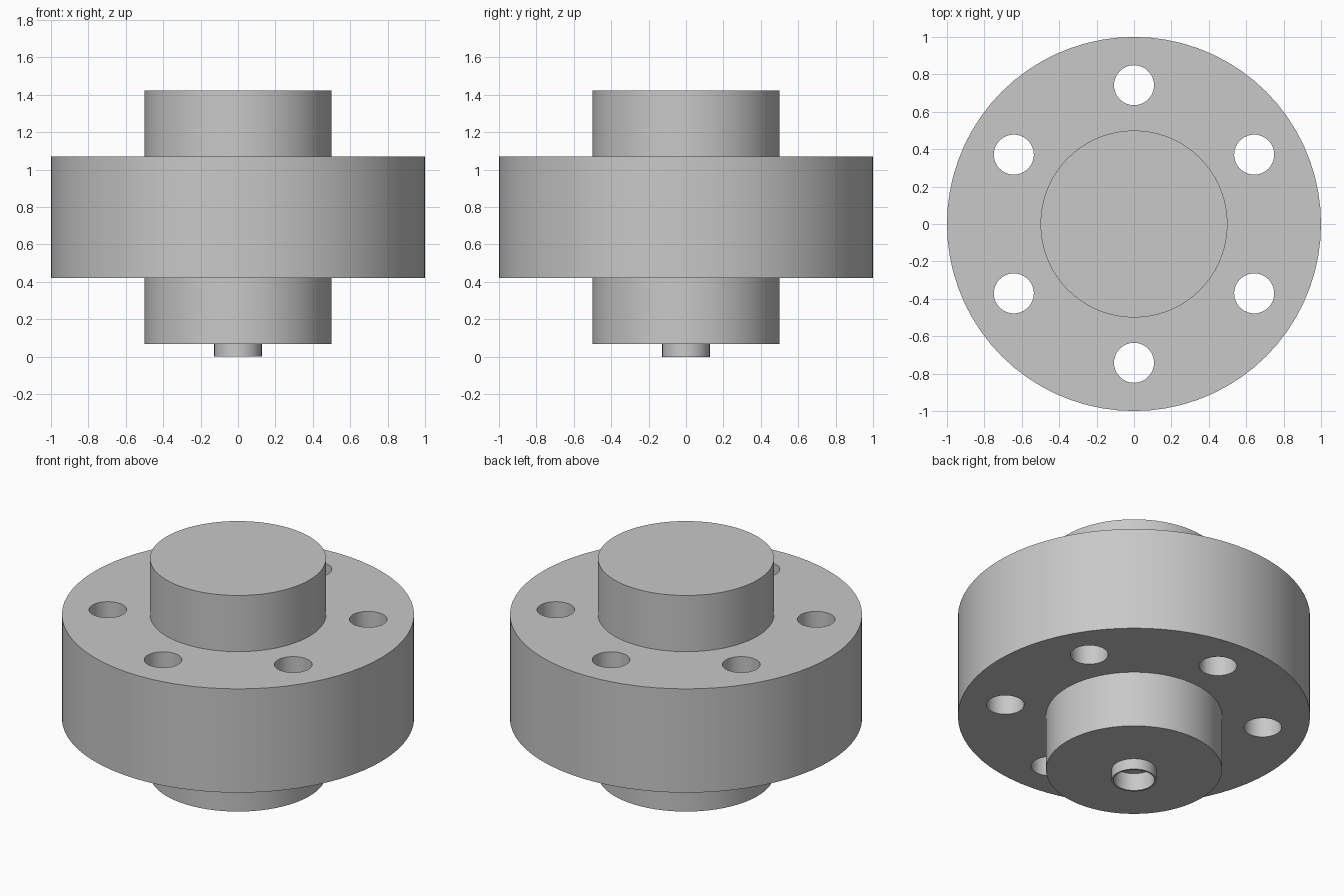
import bpy, bmesh, math
from mathutils import Matrix

cube = bpy.data.objects.get("Cube")
if cube:
    bpy.data.objects.remove(cube, do_unlink=True)

# Material
grey = bpy.data.materials.new("plain grey")
grey.use_nodes = True
grey.diffuse_color = (0.58, 0.58, 0.58, 1)
grey.node_tree.nodes["Principled BSDF"].inputs["Base Color"].default_value = grey.diffuse_color


def make_object(name, bm):
    bmesh.ops.recalc_face_normals(bm, faces=bm.faces)
    mesh = bpy.data.meshes.new(name)
    bm.to_mesh(mesh)
    bm.free()
    mesh.materials.append(grey)
    obj = bpy.data.objects.new(name, mesh)
    bpy.context.collection.objects.link(obj)
    return obj


def lathe(name, profile, segments):
    """Turn a profile of (radius, z) points into a solid closed by flat end discs."""
    bm = bmesh.new()
    rings = []
    for r, z in profile:
        rings.append([bm.verts.new((r * math.cos(a), r * math.sin(a), z))
                      for a in (math.tau * i / segments for i in range(segments))])
    for low, high in zip(rings, rings[1:]):
        for i in range(segments):
            j = (i + 1) % segments
            bm.faces.new((low[i], low[j], high[j], high[i]))
    bm.faces.new(rings[0])
    bm.faces.new(rings[-1])
    return make_object(name, bm)


# Flange with a hub on each side and a hollow spigot underneath
flange_low, flange_high = 0.42, 1.07
hub_low, hub_high = 0.068, 1.422
hub_r, spigot_r, bore_r = 0.5, 0.127, 0.116
body = lathe("flanged_hub", [
    (bore_r, 0.11), (bore_r, 0), (spigot_r, 0), (spigot_r, hub_low),
    (hub_r, hub_low), (hub_r, flange_low), (1, flange_low),
    (1, flange_high), (hub_r, flange_high), (hub_r, hub_high)], 72)

# Six bolt holes through the flange
bm = bmesh.new()
for k in range(6):
    spot = Matrix.Rotation(math.radians(30 + 60 * k), 4, "Z") @ Matrix.Translation((0.742, 0, 0.745))
    bmesh.ops.create_cone(bm, cap_ends=True, segments=40, radius1=0.107,
                          radius2=0.107, depth=1, matrix=spot)
cutter = make_object("bolt_hole_cutter", bm)
cutter.hide_render = True

holes = body.modifiers.new("bolt holes", "BOOLEAN")
holes.operation = "DIFFERENCE"
holes.solver = "EXACT"
holes.object = cutter
bpy.context.view_layer.objects.active = body
body.select_set(True)
bpy.ops.object.modifier_apply(modifier=holes.name)
bpy.data.objects.remove(cutter, do_unlink=True)

# Smooth round walls, crisp rims
bpy.ops.object.shade_smooth_by_angle(angle=math.radians(30))
